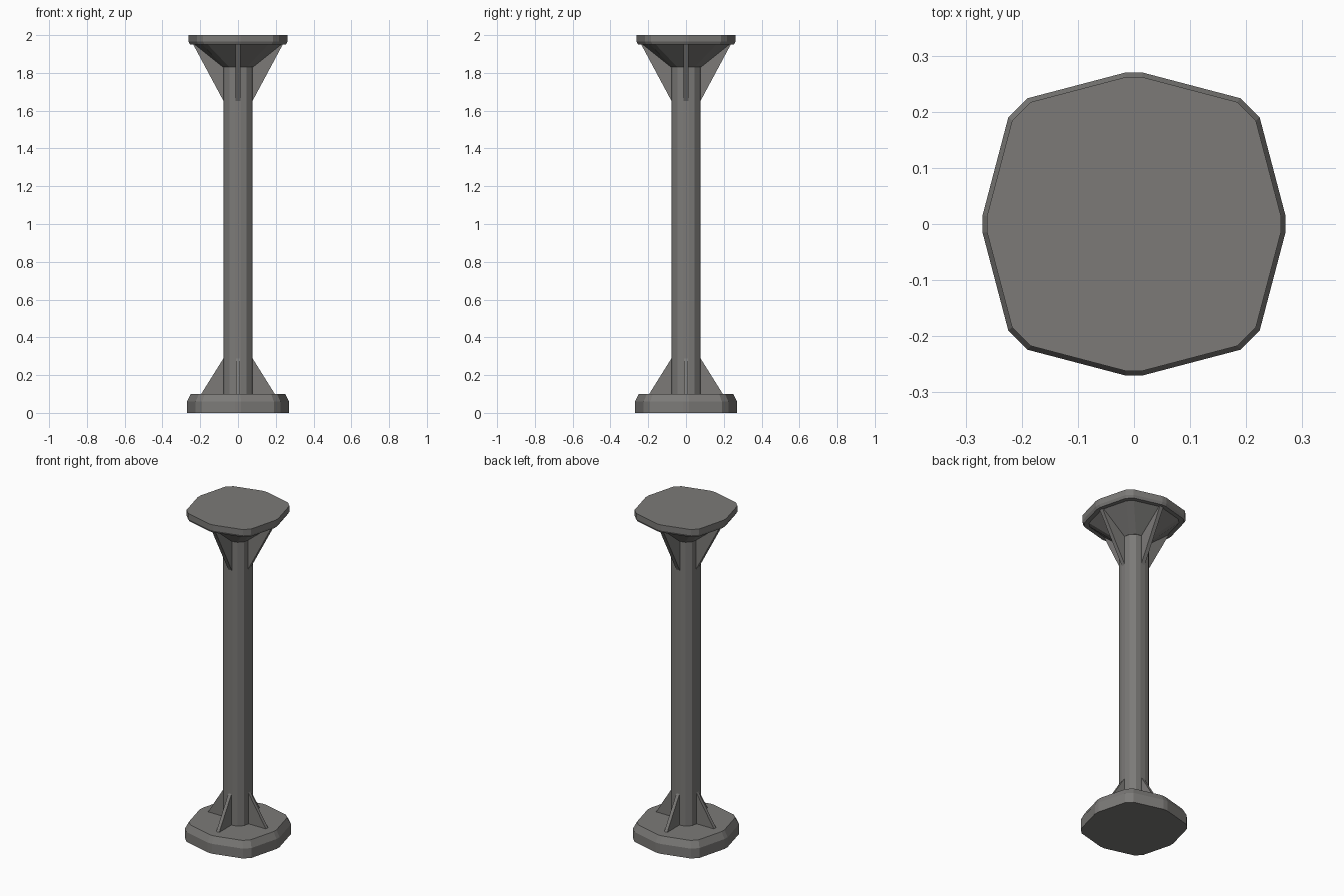
import bpy, math

if "Cube" in bpy.data.objects:
    bpy.data.objects.remove(bpy.data.objects["Cube"])

metal = bpy.data.materials.new("dark grey metal")
metal.diffuse_color = (0.2, 0.195, 0.187, 1)
metal.use_nodes = True
metal.node_tree.nodes["Principled BSDF"].inputs["Base Color"].default_value = metal.diffuse_color


def make(name, verts, faces):
    me = bpy.data.meshes.new(name)
    me.from_pydata(verts, [], faces)
    me.materials.append(metal)
    ob = bpy.data.objects.new(name, me)
    bpy.context.collection.objects.link(ob)
    return ob


def turn(p, k):
    """Rotate a point by k quarter turns about z."""
    for _ in range(k):
        p = (-p[1], p[0]) + tuple(p[2:])
    return p


def outline(quarter):
    """Repeat a quarter outline four times."""
    return [turn(p, k) for k in range(4) for p in quarter]


def loft(name, rings):
    """Join (outline, scale, z) rings into a capped solid."""
    n = len(rings[0][0])
    verts = [(x * s, y * s, z) for pts, s, z in rings for x, y in pts]
    faces = [(r * n + i, r * n + (i + 1) % n, (r + 1) * n + (i + 1) % n, (r + 1) * n + i)
             for r in range(len(rings) - 1) for i in range(n)]
    faces += [tuple(reversed(range(n))), tuple(range((len(rings) - 1) * n, len(rings) * n))]
    return make(name, verts, faces)


PLATE = outline([(0.27, 0.015), (0.224, 0.19), (0.19, 0.224), (0.015, 0.27)])
SHAFT = outline([(0.077, 0.016), (0.071, 0.045), (0.045, 0.071), (0.016, 0.077)])

# base plate with a chamfered upper edge
loft("base_plate", [(PLATE, 1, 0), (PLATE, 1, 0.06), (PLATE, 0.925, 0.1)])
# column
loft("column_shaft", [(SHAFT, 1, 0.09), (SHAFT, 1, 1.9)])
# flare under the top plate
loft("capital_flare", [(SHAFT, 1.02, 1.83), (PLATE, 0.86, 1.953)])
# top plate with a chamfered lower edge
loft("top_plate", [(PLATE, 0.94, 1.95), (PLATE, 0.97, 1.965), (PLATE, 0.97, 2.0)])


def gusset(name, profile, half, k):
    """Thin triangular fin on one side of the column."""
    n = len(profile)
    verts = [turn((r, s * half, z), k) for s in (-1, 1) for r, z in profile]
    faces = [tuple(range(n)), tuple(reversed(range(n, 2 * n)))]
    faces += [(i, i + n, (i + 1) % n + n, (i + 1) % n) for i in range(n)]
    make(name, verts, faces)


# four gussets at each end
for k in range(4):
    gusset(f"base_gusset_{k + 1}", [(0.06, 0.095), (0.198, 0.095), (0.076, 0.29), (0.06, 0.29)], 0.01, k)
    gusset(f"top_gusset_{k + 1}", [(0.06, 1.65), (0.076, 1.65), (0.238, 1.952), (0.06, 1.952)], 0.012, k)

# consistent outward normals
import bmesh
for ob in bpy.data.objects:
    bm = bmesh.new()
    bm.from_mesh(ob.data)
    bmesh.ops.recalc_face_normals(bm, faces=bm.faces)
    bm.to_mesh(ob.data)
    bm.free()
